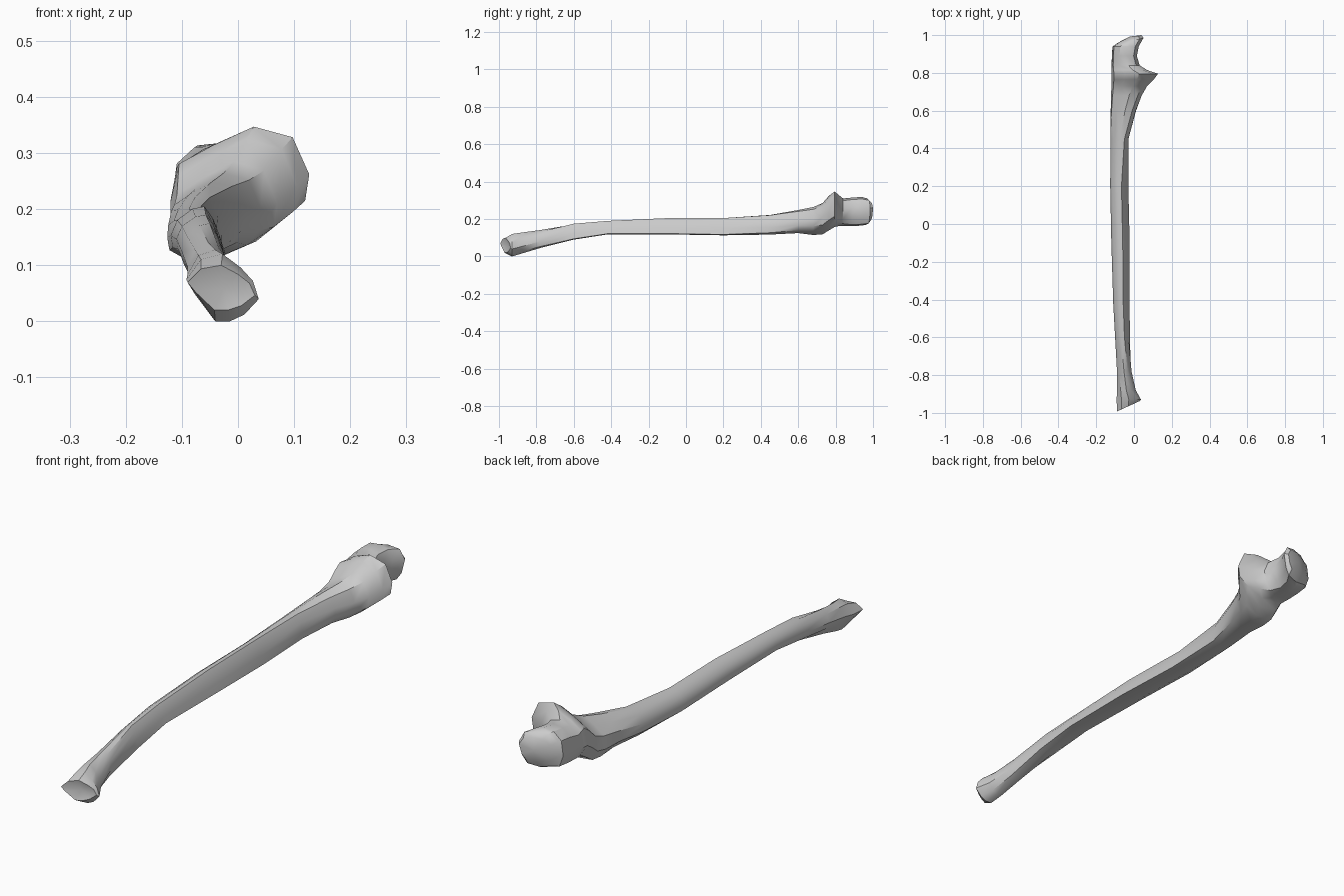
import bpy
import bmesh

cube = bpy.data.objects.get("Cube")
if cube:
    bpy.data.objects.remove(cube, do_unlink=True)

# Cross-sections in a unit box, counter-clockwise from the lower right
HEAD = [(.8, .1), (1, .33), (.92, .6), (.75, .8), (.5, 1),
        (.2, .92), (0, .62), (.12, .4), (.4, 0), (.6, 0)]
SHAFT = [(1, .05), (.9, .4), (.78, .75), (.62, 1), (.4, .95),
         (.12, .72), (0, .4), (.04, .15), (.3, 0), (.7, 0)]
CORONOID = [(.8, .15), (.97, .3), (1, .55), (.88, .9), (.6, 1),
            (.3, .82), (.06, .65), (0, .3), (.12, .05), (.5, 0)]
OLECRANON = [(.8, .05), (.92, .25), (1, .65), (.87, .93), (.6, 1),
             (.3, .97), (.06, .78), (0, .4), (.12, .1), (.5, 0)]

# Key profiles along the length
KEYS = [(-1, HEAD), (-.9, HEAD), (-.6, SHAFT), (.25, SHAFT),
        (.74, CORONOID), (.8, CORONOID), (.86, OLECRANON), (1.1, OLECRANON)]

# Length position, left and right limits, bottom and top limits
STATIONS = [
    (-.965, -.09, .03, .02, .1),
    (-.93, -.092, .037, 0, .12),
    (-.88, -.09, .01, .015, .128),
    (-.78, -.09, -.01, .045, .143),
    (-.6, -.1, -.02, .09, .175),
    (-.42, -.11, -.025, .118, .19),
    (-.1, -.12, -.023, .118, .205),
    (.2, -.126, -.03, .113, .205),
    (.45, -.127, -.022, .117, .225),
    (.6, -.125, .018, .125, .25),
    (.68, -.122, .045, .115, .265),
    (.73, -.12, .07, .118, .285),
    (.765, -.12, .105, .14, .325),
    (.795, -.12, .127, .158, .347),
    (.815, -.12, .07, .162, .33),
    (.84, -.119, .03, .163, .31),
    (.89, -.117, .015, .162, .315),
    (.94, -.114, .025, .165, .318),
    (.965, -.105, .05, .17, .31),
    (.98, -.085, .04, .195, .29),
]
DISTAL_TILT, PROXIMAL_TILT = .055, .04


def profile_at(y):
    """Blend the two key profiles on either side of y."""
    for (ya, a), (yb, b) in zip(KEYS, KEYS[1:]):
        if ya <= y <= yb:
            t = (y - ya) / (yb - ya)
            return [(p[0] + (q[0] - p[0]) * t, p[1] + (q[1] - p[1]) * t)
                    for p, q in zip(a, b)]


def add_ring(bm, station, tilt):
    """Place one section, slanted along the length by the tilt."""
    y, left, right, bottom, top = station
    return [bm.verts.new((left + (right - left) * u,
                          y + tilt * (u - .5),
                          bottom + (top - bottom) * v))
            for u, v in profile_at(y)]


def cap(bm, ring, bulge):
    """Close an end with a slightly raised fan."""
    total = sum((v.co for v in ring), ring[0].co * 0)
    centre = total / len(ring)
    centre.y += bulge
    tip = bm.verts.new(centre)
    for a, b in zip(ring, ring[1:] + ring[:1]):
        bm.faces.new((a, b, tip))


# Bone: loft from the small distal head to the hooked proximal end
bm = bmesh.new()
rings = []
for i, station in enumerate(STATIONS):
    if i == 0:
        tilt = DISTAL_TILT
    elif i >= len(STATIONS) - 2:
        tilt = PROXIMAL_TILT
    else:
        tilt = 0
    rings.append(add_ring(bm, station, tilt))
for lower, upper in zip(rings, rings[1:]):
    for k in range(len(lower)):
        n = (k + 1) % len(lower)
        bm.faces.new((lower[k], lower[n], upper[n], upper[k]))
cap(bm, rings[0], .012)
cap(bm, rings[-1], .012)
bmesh.ops.recalc_face_normals(bm, faces=bm.faces)

mesh = bpy.data.meshes.new("forearm_bone")
bm.to_mesh(mesh)
bm.free()
bone = bpy.data.objects.new("forearm_bone", mesh)
bpy.context.collection.objects.link(bone)

# Plain grey bone colour
grey = bpy.data.materials.new("bone_grey")
grey.use_nodes = True
colour = (.6, .6, .6, 1)
grey.diffuse_color = colour
grey.node_tree.nodes["Principled BSDF"].inputs["Base Color"].default_value = colour
mesh.materials.append(grey)

# Smooth shading with crisp ridges
bpy.ops.object.select_all(action="DESELECT")
bone.select_set(True)
bpy.context.view_layer.objects.active = bone
bpy.ops.object.shade_smooth_by_angle(angle=.6)
